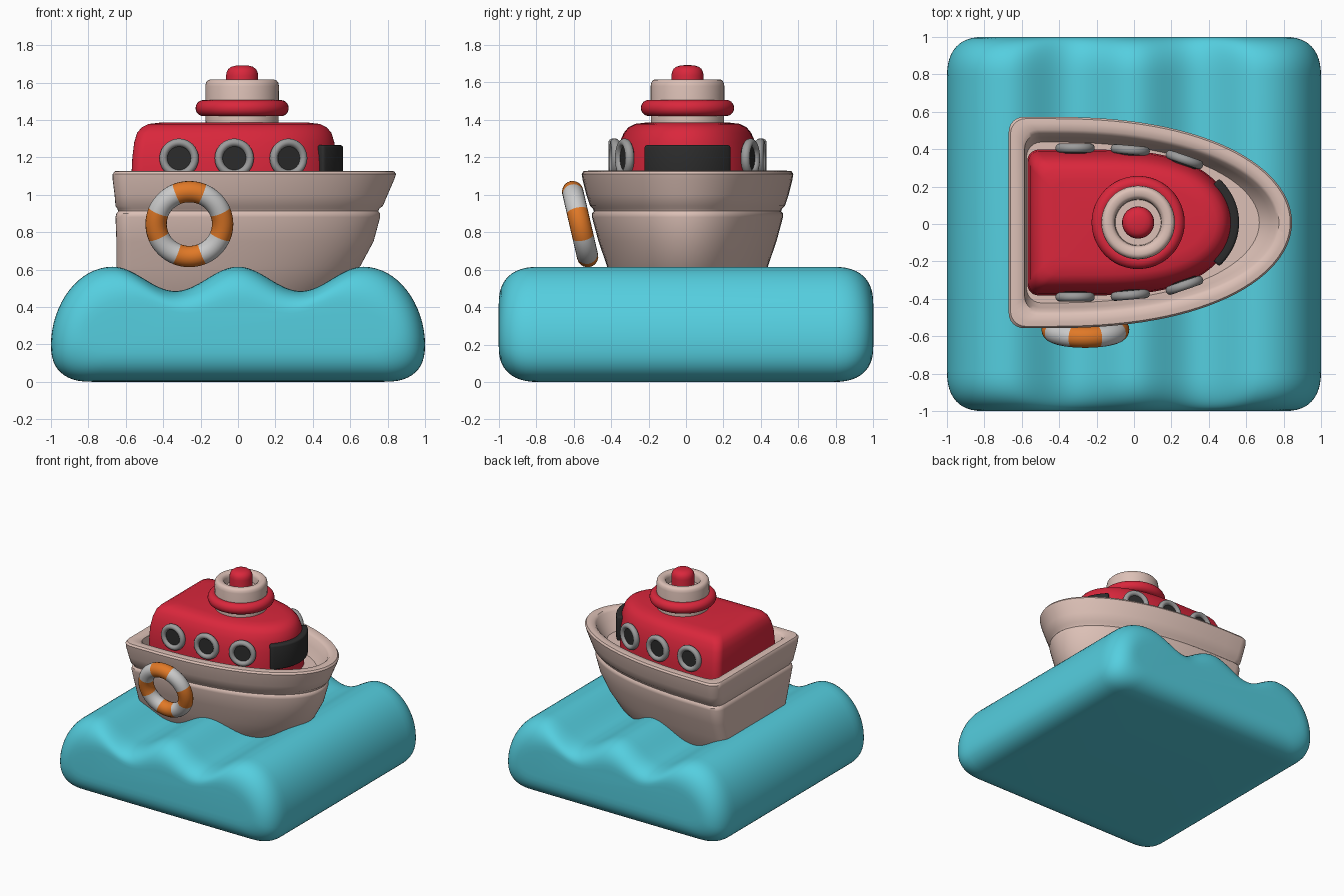
import bpy, bmesh
from math import sin, cos, pi, radians, atan2
from mathutils import Vector

if "Cube" in bpy.data.objects:
    bpy.data.objects.remove(bpy.data.objects["Cube"])

CY = 0.008  # the boat sits a hair behind the centre line


def material(name, rgb):
    m = bpy.data.materials.new(name)
    m.diffuse_color = (*rgb, 1)
    m.use_nodes = True
    m.node_tree.nodes["Principled BSDF"].inputs["Base Color"].default_value = m.diffuse_color
    return m


SEA = material("sea_blue", (0.09, 0.62, 0.74))
HULL = material("hull_pink", (0.72, 0.53, 0.47))
RED = material("red", (0.70, 0.02, 0.045))
DARK = material("dark_glass", (0.025, 0.025, 0.025))
ORANGE = material("orange", (0.75, 0.19, 0.02))
WHITE = material("white", (0.70, 0.70, 0.70))
GREY = material("grey", (0.33, 0.33, 0.33))


def smooth(obj, angle=40):
    bpy.ops.object.select_all(action='DESELECT')
    obj.select_set(True)
    bpy.context.view_layer.objects.active = obj
    bpy.ops.object.shade_smooth_by_angle(angle=radians(angle))


def loft(name, rings, mat, caps=True, closed=False):
    """Skin a list of equal-length point loops."""
    bm = bmesh.new()
    loops = [[bm.verts.new(p) for p in ring] for ring in rings]
    pairs = list(zip(loops, loops[1:])) + ([(loops[-1], loops[0])] if closed else [])
    n = len(loops[0])
    for a, b in pairs:
        for i in range(n):
            j = (i + 1) % n
            bm.faces.new((a[i], a[j], b[j], b[i]))
    if caps and not closed:
        bm.faces.new(loops[0])
        bm.faces.new(loops[-1])
    bmesh.ops.recalc_face_normals(bm, faces=bm.faces)
    mesh = bpy.data.meshes.new(name)
    bm.to_mesh(mesh)
    bm.free()
    obj = bpy.data.objects.new(name, mesh)
    bpy.context.collection.objects.link(obj)
    mesh.materials.append(mat)
    smooth(obj)
    return obj


def lathe(name, profile, mat, loc, closed=False, n=48):
    rings = [[(r * cos(2 * pi * i / n), r * sin(2 * pi * i / n), z) for i in range(n)]
             for r, z in profile]
    obj = loft(name, rings, mat, closed=closed)
    obj.location = loc
    return obj


def outline(z, xb, xf, hw, x0, p, r):
    """Boat-shaped loop: rounded bow at xf, square stern at xb."""
    half = [(x0 + (xf - x0) * max(cos(t), 0) ** (2 / p), hw * sin(t))
            for t in (pi / 2 * i / 28 for i in range(29))]
    half += [(xb + r - r * sin(a), hw - r + r * cos(a))
             for a in (pi / 2 * i / 6 for i in range(7))]
    return [(x, y + CY, z) for x, y in half] + [(x, -y + CY, z) for x, y in half[:0:-1]]


# Sea block: wave profile swept front to back with pillowed ends
side = [(0.67 * i / 32, 0.55 + 0.065 * cos(2 * pi * i / 32)) for i in range(33)]
side += [(0.67 + 0.33 * sin(a), 0.2 + 0.415 * cos(a) ** 1.05)
         for a in (pi / 2 * i / 16 for i in range(1, 16))]
side += [(0.78 + 0.22 * cos(a) ** 0.8, 0.2 - 0.2 * sin(a) ** 0.8)
         for a in (pi / 2 * i / 12 for i in range(12))]
side += [(0.78, 0), (0.4, 0), (0, 0)]
profile = side + [(-x, z) for x, z in side[-2:0:-1]]
ends = []
for i in range(13):
    a = pi / 2 * i / 12
    drop = 1 - max(cos(a), 0) ** 0.8
    ends.append((0.78 + 0.22 * sin(a) ** 0.8, 1 - 0.2 * drop, 1 - 0.65 * drop))
stations = [(-y, sx, sz) for y, sx, sz in ends[::-1]] + ends
loft("sea", [[(x * sx, y, 0.3 + (z - 0.3) * sz) for x, z in profile]
             for y, sx, sz in stations], SEA)

# Hull: outside, groove, flared bulwark, rolled rim, down to the deck
hull = [(.40, -.64, .42, .33), (.50, -.645, .55, .39), (.62, -.65, .655, .43),
        (.75, -.65, .725, .475), (.88, -.655, .76, .51), (.90, -.65, .76, .51),
        (.912, -.64, .75, .50), (.925, -.645, .755, .505), (.94, -.655, .775, .52),
        (1.0, -.66, .80, .54), (1.08, -.67, .835, .56), (1.11, -.67, .845, .565),
        (1.125, -.66, .835, .555), (1.128, -.64, .81, .53), (1.125, -.60, .775, .495),
        (1.11, -.585, .76, .475), (1.05, -.58, .73, .455), (.985, -.575, .67, .43)]
loft("hull", [outline(*s, -.45, 2.3, .08) for s in hull], HULL)

# Cabin with a soft roof edge
cabin = [(.96, -.57, .53, .39), (1.1, -.57, .53, .39), (1.2, -.565, .525, .382),
         (1.28, -.555, .515, .362), (1.33, -.54, .50, .34), (1.36, -.515, .475, .315),
         (1.378, -.48, .44, .28), (1.385, -.42, .38, .22)]
loft("cabin", [outline(*s, -.3, 3.2, .06) for s in cabin], RED)

# Curved windscreen wrapped around the cabin front
bm = bmesh.new()
cols = []
for i in range(25):
    y = -0.235 + 0.47 * i / 24
    x = -0.3 + 0.862 * (1 - (y / 0.40) ** 2) ** (1 / 3.2)
    cols.append([bm.verts.new((x, y + CY, z)) for z in (1.065, 1.265)])
for a, b in zip(cols, cols[1:]):
    bm.faces.new((a[0], b[0], b[1], a[1]))
mesh = bpy.data.meshes.new("windscreen")
bm.to_mesh(mesh)
bm.free()
screen = bpy.data.objects.new("windscreen", mesh)
bpy.context.collection.objects.link(screen)
mesh.materials.append(DARK)
sol = screen.modifiers.new("thickness", 'SOLIDIFY')
sol.thickness, sol.offset = 0.06, -1
bev = screen.modifiers.new("round", 'BEVEL')
bev.width, bev.segments, bev.limit_method, bev.angle_limit = 0.014, 3, 'ANGLE', radians(50)
smooth(screen)

# Portholes, three on each side
rim = [(0.0835 + 0.0215 * cos(2 * pi * i / 16), 0.024 * sin(2 * pi * i / 16)) for i in range(16)]
for s, label in ((-1, "front"), (1, "back")):
    for k, (x, y, turn) in enumerate(((-.315, .398, 0), (-.02, .388, -5), (.27, .336, -19))):
        loc = (x, s * y + CY, 1.195)
        parts = (lathe(f"porthole_frame_{label}_{k}", rim, GREY, loc, closed=True),
                 lathe(f"porthole_glass_{label}_{k}", [(.075, -.03), (.075, .004)], DARK, loc))
        for part in parts:
            part.rotation_euler = (-s * pi / 2, 0, s * radians(turn))

# Funnel with collar and red knob
C = (0.022, CY, 0)
lathe("funnel", [(.195, 1.36), (.197, 1.58), (.193, 1.60), (.183, 1.612), (.17, 1.616),
                 (.145, 1.613), (.131, 1.603), (.125, 1.585), (.122, 1.54)], HULL, C)
lathe("funnel_collar", [(.208 + .041 * cos(a), 1.463 + .043 * sin(a))
                        for a in (2 * pi * i / 20 for i in range(20))], RED, C, closed=True)
lathe("funnel_knob", [(.085, 1.53), (.086, 1.635), (.083, 1.655), (.074, 1.672),
                      (.058, 1.684), (.035, 1.69), (.01, 1.692)], RED, C)

# Striped lifebuoy leaning on the hull
bpy.ops.mesh.primitive_torus_add(major_radius=0.178, minor_radius=0.057,
                                 major_segments=64, minor_segments=20,
                                 location=(-0.26, -0.565, 0.843),
                                 rotation=(radians(90 + 13), 0, 0))
buoy = bpy.context.object
buoy.name = "lifebuoy"
buoy.data.materials.append(WHITE)
buoy.data.materials.append(ORANGE)
for f in buoy.data.polygons:
    a = atan2(f.center.y, f.center.x) + pi / 8
    f.material_index = 1 - int((a % (2 * pi)) // (pi / 4)) % 2
smooth(buoy)
